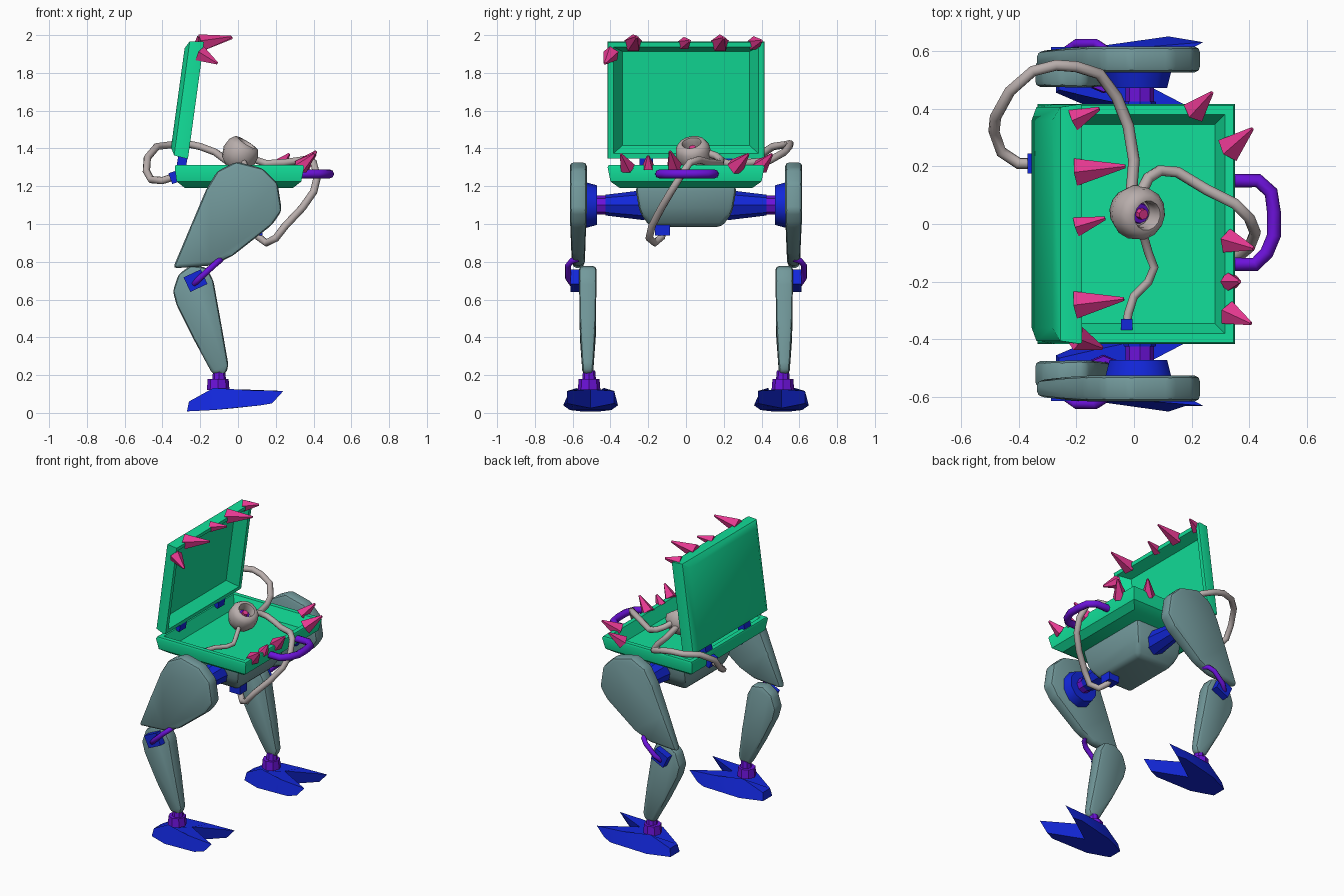
import bpy, bmesh, math
from mathutils import Vector, Matrix

if "Cube" in bpy.data.objects:
    bpy.data.objects.remove(bpy.data.objects["Cube"])


def material(name, rgb):
    m = bpy.data.materials.new(name)
    m.diffuse_color = (*rgb, 1)
    m.use_nodes = True
    m.node_tree.nodes["Principled BSDF"].inputs["Base Color"].default_value = m.diffuse_color
    return m


GREEN = material("case green", (0.006, 0.74, 0.32))
BLUE = material("joint blue", (0.006, 0.02, 0.70))
PURPLE = material("fitting purple", (0.15, 0.006, 0.70))
TEAL = material("limb grey teal", (0.17, 0.32, 0.33))
PINK = material("tooth pink", (0.78, 0.04, 0.28))
GREY = material("cable grey", (0.48, 0.42, 0.41))


def finish(name, bm, mat, angle=35, matrix=None):
    """Turn a bmesh into a named, coloured object."""
    bmesh.ops.recalc_face_normals(bm, faces=bm.faces)
    me = bpy.data.meshes.new(name)
    bm.to_mesh(me)
    bm.free()
    if matrix:
        me.transform(matrix)
    me.shade_smooth()
    me.set_sharp_from_angle(angle=math.radians(angle))
    me.materials.append(mat)
    ob = bpy.data.objects.new(name, me)
    bpy.context.collection.objects.link(ob)
    return ob


def loft(name, rings, mat, bevel=0, angle=35, matrix=None):
    """Skin equal-length rings of points and cap both ends."""
    bm = bmesh.new()
    vs = [[bm.verts.new(p) for p in ring] for ring in rings]
    n = len(vs[0])
    for a, b in zip(vs, vs[1:]):
        for i in range(n):
            bm.faces.new((a[i], a[(i + 1) % n], b[(i + 1) % n], b[i]))
    bm.faces.new(vs[0])
    bm.faces.new(vs[-1])
    if bevel:
        bmesh.ops.recalc_face_normals(bm, faces=bm.faces)
        bmesh.ops.bevel(bm, geom=bm.edges[:], offset=bevel, segments=2,
                        profile=0.5, affect='EDGES', clamp_overlap=True)
    return finish(name, bm, mat, angle, matrix)


def rect(x0, x1, y, z):
    return [(x0, -y, z), (x1, -y, z), (x1, y, z), (x0, y, z)]


def cone(name, a, b, r1, r2, mat, sides=8, angle=35):
    """Straight tapered cylinder between two points."""
    a, b = Vector(a), Vector(b)
    rot = (b - a).to_track_quat('Z', 'Y').to_matrix().to_4x4()
    bm = bmesh.new()
    bmesh.ops.create_cone(bm, cap_ends=True, segments=sides, radius1=r1,
                          radius2=r2, depth=(b - a).length)
    return finish(name, bm, mat, angle, Matrix.Translation((a + b) / 2) @ rot)


def box(name, c, size, mat, tilt=0):
    bm = bmesh.new()
    bmesh.ops.create_cube(bm, size=1)
    return finish(name, bm, mat, 35, Matrix.Translation(c)
                  @ Matrix.Rotation(math.radians(tilt), 4, 'Y')
                  @ Matrix.Diagonal((*size, 1)))


def tube(name, pts, r, mat):
    """Round cable along a list of points."""
    cu = bpy.data.curves.new(name, 'CURVE')
    cu.dimensions = '3D'
    cu.bevel_depth, cu.bevel_resolution, cu.use_fill_caps = r, 2, True
    sp = cu.splines.new('POLY')
    sp.points.add(len(pts) - 1)
    for p, co in zip(sp.points, pts):
        p.co = (*co, 1)
    tmp = bpy.data.objects.new(name + "_path", cu)
    bm = bmesh.new()
    bpy.context.collection.objects.link(tmp)
    dg = bpy.context.evaluated_depsgraph_get()
    bm.from_mesh(tmp.evaluated_get(dg).to_mesh())
    bpy.data.objects.remove(tmp)
    return finish(name, bm, mat, 60)


# Case: lower tray and the open lid
loft("lower_tray", [rect(-.28, .29, .35, 1.19), rect(-.325, .335, .40, 1.225),
                    rect(-.335, .35, .415, 1.30), rect(-.33, .345, .41, 1.312),
                    rect(-.30, .315, .38, 1.312), rect(-.27, .28, .345, 1.235)], GREEN)
lid_place = Matrix.Translation((-.2225, 0, 1.655)) @ Matrix.Rotation(math.radians(97.8), 4, 'Y')
loft("lid", [rect(-.265, .265, .36, -.097), rect(-.305, .305, .405, -.075),
             rect(-.313, .313, .415, -.01), rect(-.31, .31, .412, 0),
             rect(-.285, .285, .385, 0), rect(-.25, .25, .335, -.07)],
     GREEN, matrix=lid_place)
for s, side in ((1, "left"), (-1, "right")):
    box("hinge_" + side, (-.295, s * .21, 1.335), (.05, .07, .07), BLUE, 10)

# Teeth: base, tip, radius
teeth = [((-.21, .36, 1.955), (-.12, .40, 1.97), .04),
         ((-.20, .18, 1.955), (-.03, .20, 1.985), .05),
         ((-.20, -.01, 1.955), (-.10, .02, 1.97), .036),
         ((-.20, -.28, 1.955), (-.035, -.26, 1.99), .05),
         ((-.20, -.395, 1.90), (-.11, -.43, 1.85), .045),
         ((.33, .26, 1.30), (.41, .33, 1.37), .05),
         ((.33, -.06, 1.30), (.415, -.085, 1.385), .045),
         ((.33, -.20, 1.30), (.365, -.20, 1.36), .036),
         ((.33, -.31, 1.30), (.405, -.345, 1.37), .045),
         ((.21, .39, 1.30), (.27, .455, 1.37), .045)]
for i, (a, b, r) in enumerate(teeth):
    cone(f"tooth_{i + 1}", a, b, r, .007, PINK, 5)

# Carry handle at the mouth
tube("carry_handle", [(.33, .15, 1.265), (.43, .15, 1.265), (.475, .11, 1.265),
                      (.485, .04, 1.265), (.485, -.04, 1.265), (.46, -.10, 1.265),
                      (.42, -.14, 1.265), (.33, -.14, 1.265)], .024, PURPLE)

# Belly under the tray
loft("belly", [rect(-.13, .13, .19, .985), rect(-.17, .17, .245, 1.06),
               rect(-.17, .20, .27, 1.20)], TEAL, .025)


def slab(name, pts, yc, s, bevel):
    """Limb from (x, z, half thickness) outline points."""
    loft(name, [[(x, s * (yc - h), z) for x, z, h in pts],
                [(x, s * (yc + h), z) for x, z, h in pts]], TEAL, bevel, 40)


THIGH = [(-.345, .765, .03), (-.25, .99, .04), (-.17, 1.18, .045), (-.11, 1.28, .045),
         (-.01, 1.33, .045), (.13, 1.295, .045), (.21, 1.215, .045), (.232, 1.07, .045),
         (.18, .995, .045), (-.03, .83, .04), (-.14, .78, .03)]
SHIN = [(-.345, .645, .045), (-.315, .735, .045), (-.25, .78, .045), (-.165, .77, .048),
        (-.13, .70, .048), (-.085, .45, .042), (-.05, .25, .03), (-.065, .205, .028),
        (-.135, .205, .028), (-.235, .39, .042), (-.325, .57, .045)]
FOOT_TOP = [(-.26, .04, .06), (-.13, .07, .132), (.06, .11, .12), (.24, .125, .116), (0, 0, .125)]
FOOT_LOW = [(-.27, .05, .008), (-.13, .11, .015), (.12, .145, .04), (.18, .125, .05), (-.02, 0, .025)]


def foot_ring(half, s):
    other = [(x, -y, z) for x, y, z in reversed(half[:-1])]
    return [(x, s * .505 + y, z) for x, y, z in half + other]


# Legs
for s, side in ((1, "left"), (-1, "right")):
    cone("hip_arm_" + side, (.02, s * .22, 1.10), (.02, s * .425, 1.10), .08, .055, BLUE)
    cone("hip_pin_" + side, (.02, s * .40, 1.10), (.02, s * .48, 1.10), .05, .05, PURPLE)
    cone("hip_disc_" + side, (.015, s * .472, 1.10), (.015, s * .535, 1.10), .105, .122, BLUE, 10)
    slab("thigh_" + side, THIGH, .57, s, .022)
    slab("shin_" + side, SHIN, .52, s, .02)
    box("knee_block_" + side, (-.225, s * .575, .70), (.10, .075, .085), BLUE, -25)
    tube("knee_handle_" + side, [(-.09, s * .57, .815), (-.10, s * .605, .805),
                                 (-.13, s * .625, .78), (-.20, s * .625, .715),
                                 (-.23, s * .605, .685), (-.235, s * .57, .68)], .016, PURPLE)
    cone("ankle_lower_" + side, (-.105, s * .513, .12), (-.105, s * .513, .18), .06, .055, PURPLE)
    cone("ankle_upper_" + side, (-.10, s * .513, .17), (-.10, s * .513, .225), .037, .032, PURPLE)
    loft("foot_" + side, [foot_ring(FOOT_LOW, s), foot_ring(FOOT_TOP, s)], BLUE, angle=20)

# Eye: grey hollow ball looking up and forward, with iris and pupil
look = Vector((.5, -.15, .8)).normalized()
centre = Vector((.01, .04, 1.37))
place = Matrix.Translation(centre) @ look.to_track_quat('Z', 'Y').to_matrix().to_4x4()
prof = [(.035, -.088), (.075, -.06), (.095, -.01), (.09, .04), (.072, .068),
        (.052, .07), (.045, .05), (.045, .01)]
loft("eye_ball", [[(r * math.cos(a), r * math.sin(a), z)
                   for a in (math.tau * i / 14 for i in range(14))] for r, z in prof],
     GREY, angle=60, matrix=place)
cone("eye_iris", centre, centre + look * .025, .04, .034, PURPLE, 10)
cone("eye_pupil", centre, centre + look * .045, .022, .018, PINK, 8)

# Cables
tube("front_cable", [(.02, .10, 1.38), (.05, .16, 1.36), (.09, .185, 1.34), (.15, .18, 1.32),
                     (.25, .12, 1.325), (.35, .07, 1.34), (.40, .02, 1.325), (.42, -.03, 1.25),
                     (.40, -.08, 1.17), (.34, -.13, 1.085), (.25, -.18, .99), (.20, -.195, .925),
                     (.15, -.165, .90), (.11, -.13, .93), (.09, -.12, .97)], .02, GREY)
tube("back_cable", [(-.01, .10, 1.36), (0, .22, 1.32), (-.02, .34, 1.325), (-.06, .44, 1.335),
                    (-.12, .52, 1.38), (-.20, .545, 1.41), (-.27, .55, 1.425), (-.35, .53, 1.42),
                    (-.43, .46, 1.41), (-.48, .37, 1.35), (-.485, .32, 1.28), (-.46, .25, 1.235),
                    (-.40, .21, 1.23), (-.34, .21, 1.25)], .02, GREY)
tube("side_cable", [(.03, -.03, 1.33), (.05, -.10, 1.28), (.07, -.15, 1.27), (.05, -.20, 1.265),
                    (0, -.25, 1.265), (-.02, -.31, 1.265), (-.025, -.35, 1.265)], .015, GREY)

# Cable plugs
box("back_plug", (-.33, .21, 1.25), (.06, .07, .06), BLUE, -20)
box("side_plug", (-.025, -.355, 1.265), (.04, .05, .04), BLUE)
box("belly_plug", (.09, -.125, .975), (.08, .08, .07), BLUE)
